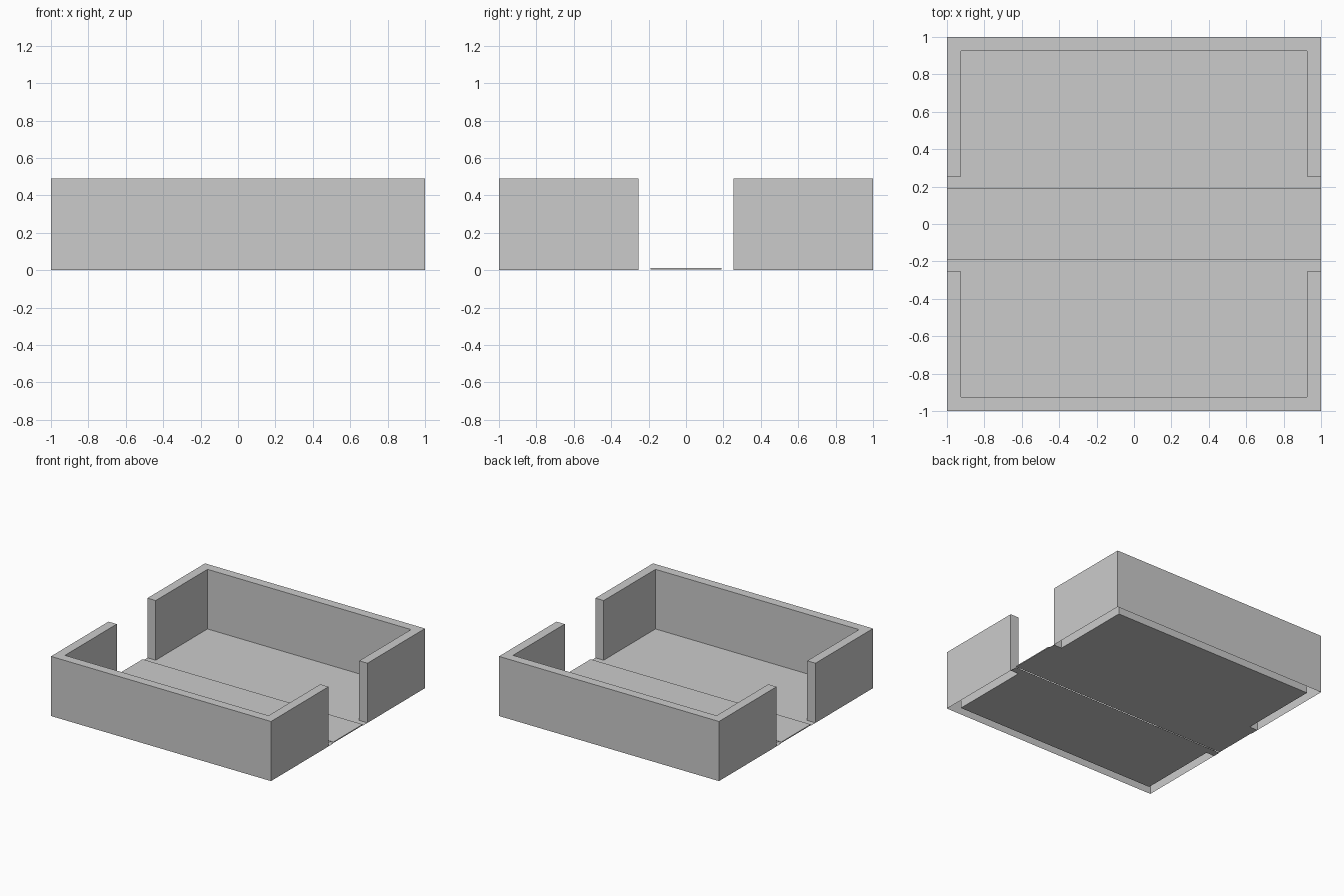
import bpy
import bmesh

if "Cube" in bpy.data.objects:
    bpy.data.objects.remove(bpy.data.objects["Cube"])

GAP, INNER, STRIP = 0.253, 0.925, 0.19   # half gap, inner wall line, half strip width
HEIGHT = 0.49


def prism(name, outline, z0, z1=None, base=False, mirror=False):
    """Flat plate, or an upright prism from a counter-clockwise outline."""
    bm = bmesh.new()
    low = [bm.verts.new((x, y, z0)) for x, y in outline]
    if z1 is None:
        bm.faces.new(low)
    else:
        high = [bm.verts.new((x, y, z1)) for x, y in outline]
        n = len(low)
        for i in range(n):
            j = (i + 1) % n
            bm.faces.new((low[i], low[j], high[j], high[i]))
        bm.faces.new(high)
        if base:
            bm.faces.new(low[::-1])
    mesh = bpy.data.meshes.new(name)
    bm.to_mesh(mesh)
    bm.free()
    obj = bpy.data.objects.new(name, mesh)
    bpy.context.collection.objects.link(obj)
    if mirror:
        mod = obj.modifiers.new("front_back", 'MIRROR')
        mod.use_axis = (False, True, False)
        mod.use_mirror_merge = False
    return obj


# U-shaped walls, hollow and open underneath
prism("walls", [(1, GAP), (1, 1), (-1, 1), (-1, GAP),
                (-INNER, GAP), (-INNER, INNER), (INNER, INNER), (INNER, GAP)],
      0, HEIGHT, mirror=True)

# Floor halves, reaching the outer edge inside the doorways
prism("floor", [(-1, STRIP), (1, STRIP), (1, GAP), (INNER, GAP),
                (INNER, INNER), (-INNER, INNER), (-INNER, GAP), (-1, GAP)],
      0, mirror=True)

# Slightly raised path running between the doorways
prism("path_strip", [(-1, -STRIP), (1, -STRIP), (1, STRIP), (-1, STRIP)],
      0.004, 0.012, base=True)
